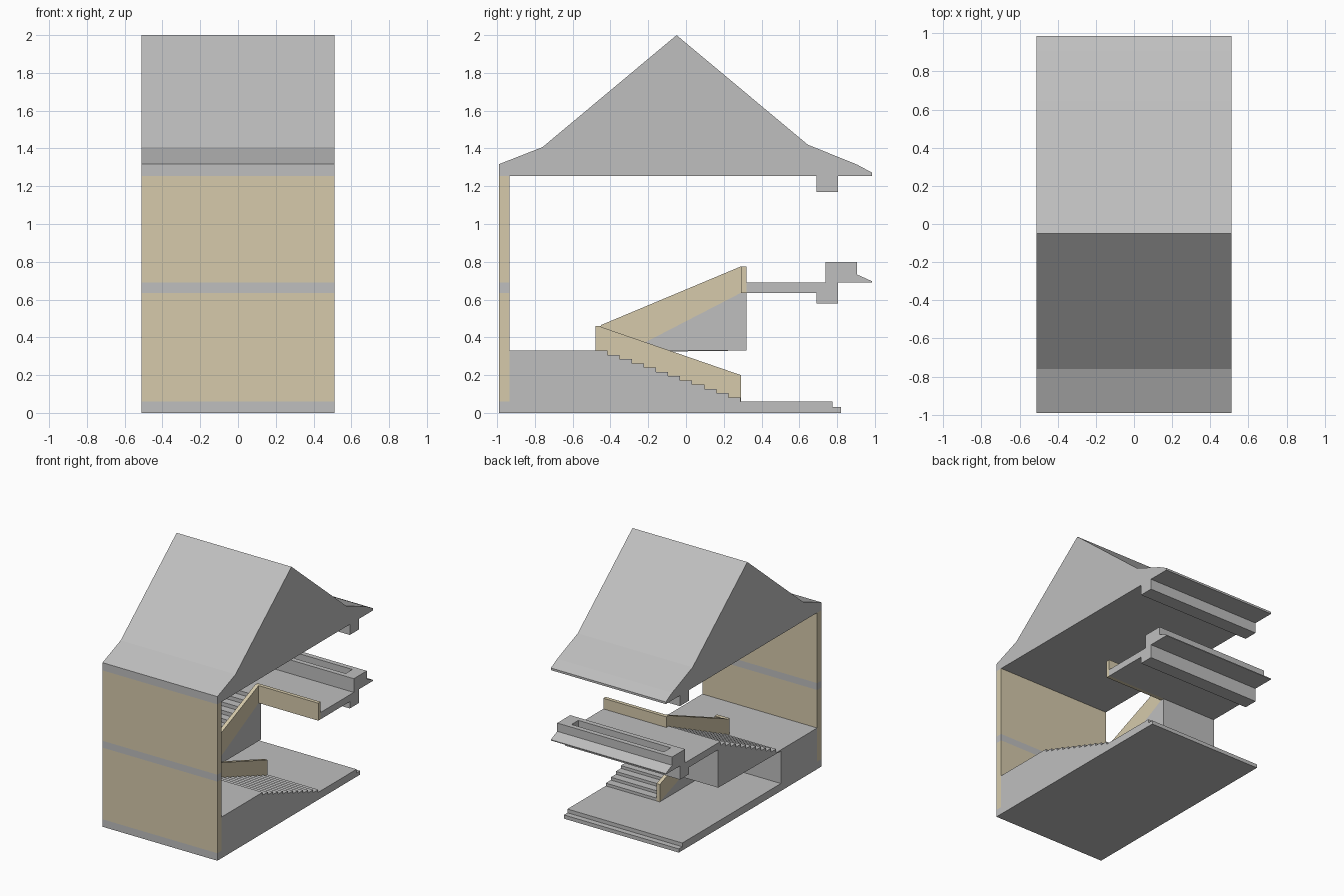
import bpy
import bmesh

cube = bpy.data.objects.get("Cube")
if cube:
    bpy.data.objects.remove(cube, do_unlink=True)


def material(name, color):
    mat = bpy.data.materials.new(name)
    mat.use_nodes = True
    mat.diffuse_color = color
    mat.node_tree.nodes["Principled BSDF"].inputs["Base Color"].default_value = color
    return mat


GRAY = material("concrete_gray", (0.52, 0.52, 0.52, 1))
BEIGE = material("plaster_beige", (0.67, 0.59, 0.41, 1))
W = 0.51  # half width of the building


def prism(name, profile, mat, x0=-W, x1=W):
    """Extrude a (y, z) outline along x."""
    bm = bmesh.new()
    face = bm.faces.new([bm.verts.new((x0, y, z)) for y, z in profile])
    ext = bmesh.ops.extrude_face_region(bm, geom=[face])
    moved = [g for g in ext["geom"] if isinstance(g, bmesh.types.BMVert)]
    bmesh.ops.translate(bm, verts=moved, vec=(x1 - x0, 0, 0))
    bmesh.ops.recalc_face_normals(bm, faces=bm.faces)
    mesh = bpy.data.meshes.new(name)
    bm.to_mesh(mesh)
    bm.free()
    mesh.materials.append(mat)
    obj = bpy.data.objects.new(name, mesh)
    bpy.context.collection.objects.link(obj)
    return obj


def box(name, y0, y1, z0, z1, mat, x0=-W, x1=W):
    return prism(name, [(y0, z0), (y1, z0), (y1, z1), (y0, z1)], mat, x0, x1)


def steps(y, z, run, rise, count):
    """Stepped outline starting at (y, z), with a riser first."""
    pts = []
    for i in range(count):
        pts += [(y + i * run, z + i * rise), (y + i * run, z + (i + 1) * rise)]
    return pts


# Ground slab with its low back step
prism("ground_slab", [(-0.99, 0), (0.82, 0), (0.82, 0.03), (0.775, 0.03),
                      (0.775, 0.06), (-0.99, 0.06)], GRAY)

# Front wall with a floor band
box("lower_wall", -0.99, -0.935, 0.06, 0.635, BEIGE)
box("wall_band", -0.99, -0.935, 0.635, 0.69, GRAY)
box("upper_wall", -0.99, -0.935, 0.69, 1.255, BEIGE)

# Landing and the lower flight
box("landing", -0.935, -0.475, 0.06, 0.33, GRAY)
RUN = 0.064
prism("lower_flight", [(-0.475, 0.06)] + steps(0.289, 0.06, -RUN, 0.0225, 12)
      + [(-0.475, 0.33)], GRAY, 0.06, W)
prism("lower_stringer", [(-0.475, 0.06), (0.29, 0.06), (-0.42, 0.31),
                         (-0.475, 0.33)], GRAY, 0.03, 0.06)

# Upper flight, a flat-bottomed block that bridges the space below
prism("upper_flight", [(-0.475, 0.32), (0.32, 0.33), (0.32, 0.69)]
      + steps(-0.415, 0.33, RUN, 0.03, 12)[::-1] + [(-0.475, 0.33)],
      GRAY, -W, -0.05)
prism("upper_stringer", [(-0.3, 0.33), (0.32, 0.33), (0.32, 0.635), (0.29, 0.635)],
      GRAY, -0.05, -0.02)

# Stair parapets
prism("lower_parapet", [(-0.45, 0.33), (-0.42, 0.31), (0.29, 0.06),
                        (0.29, 0.2), (-0.45, 0.455)], BEIGE, 0.03, 0.06)
prism("upper_parapet", [(-0.45, 0.33), (-0.3, 0.33), (0.29, 0.635), (0.32, 0.635),
                        (0.32, 0.775), (0.29, 0.775), (-0.45, 0.465)],
      BEIGE, -0.05, -0.02)
box("landing_parapet", -0.48, -0.45, 0.33, 0.46, BEIGE, -0.05, 0.06)
box("gallery_parapet", 0.29, 0.32, 0.635, 0.775, BEIGE, -0.02, W)

# Upper floor with beam, thick balcony rail and small eave
balcony = prism("upper_floor", [
    (0.32, 0.635), (0.69, 0.635), (0.69, 0.58), (0.805, 0.58), (0.805, 0.69),
    (0.985, 0.69), (0.985, 0.697), (0.905, 0.733), (0.905, 0.8), (0.74, 0.8),
    (0.74, 0.69), (0.32, 0.69)], GRAY)

# Planter trough cut in the balcony rail
cutter = box("trough_cutter", 0.78, 0.865, 0.73, 0.9, GRAY, -0.41, 0.41)
cutter.hide_render = True
cut = balcony.modifiers.new("trough", "BOOLEAN")
cut.operation = "DIFFERENCE"
cut.solver = "EXACT"
cut.object = cutter
bpy.context.view_layer.objects.active = balcony
bpy.ops.object.modifier_apply(modifier=cut.name)
bpy.data.objects.remove(cutter, do_unlink=True)

# Gabled roof with flared eaves and a beam below
prism("roof", [
    (-0.99, 1.255), (0.69, 1.255), (0.69, 1.17), (0.805, 1.17), (0.805, 1.255),
    (0.985, 1.255), (0.985, 1.272), (0.905, 1.315), (0.645, 1.42), (-0.05, 2.0),
    (-0.76, 1.407), (-0.99, 1.317)], GRAY)
